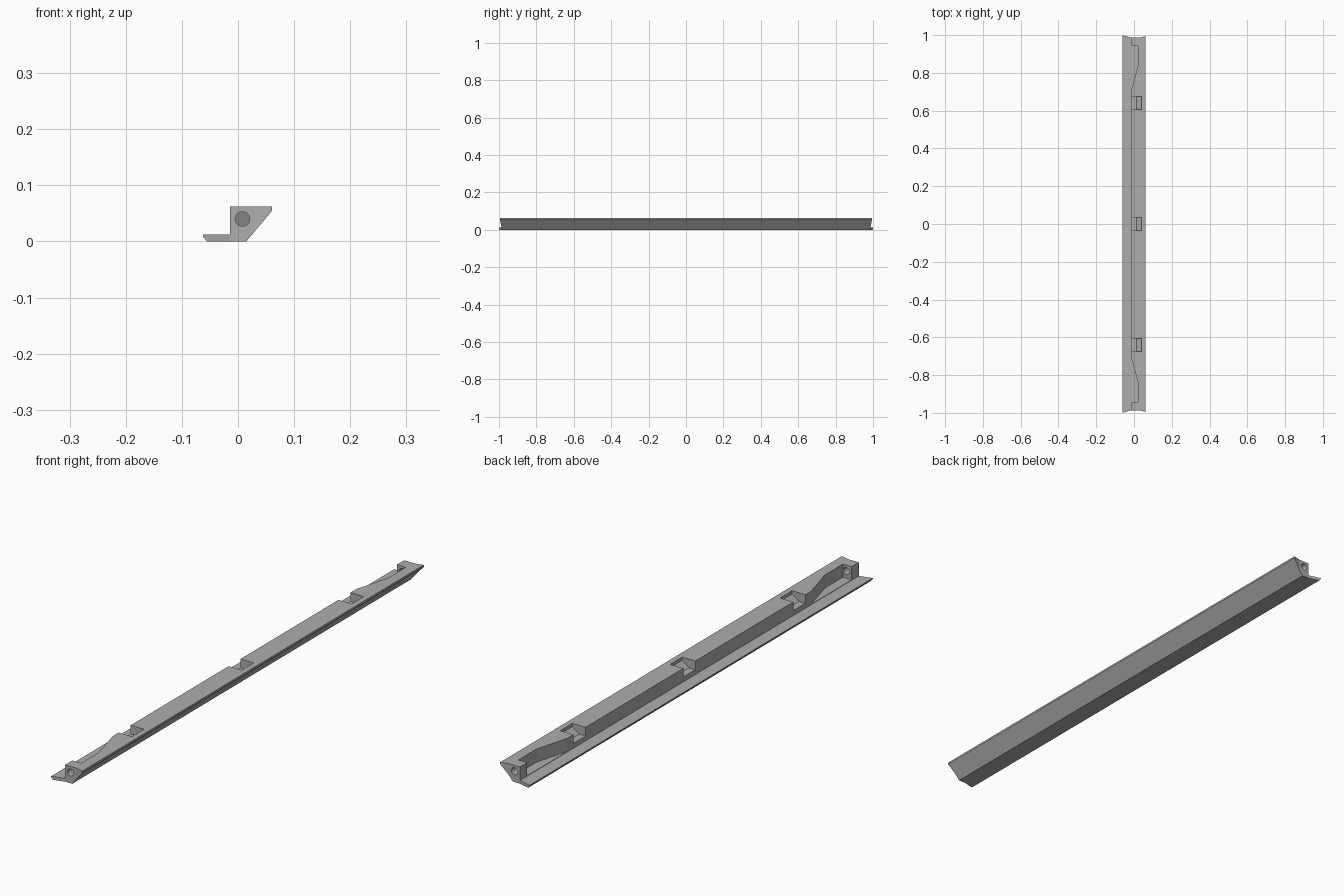
import bpy, bmesh, math
from mathutils import Vector

if "Cube" in bpy.data.objects:
    bpy.data.objects.remove(bpy.data.objects["Cube"])

grey = bpy.data.materials.new("grey")
grey.use_nodes = True
colour = (0.42, 0.42, 0.42, 1)
grey.diffuse_color = colour
grey.node_tree.nodes["Principled BSDF"].inputs["Base Color"].default_value = colour


def prism(name, outline, axis, low, high):
    """Extrude a flat outline along y (outline in x, z) or z (outline in x, y)."""
    bm = bmesh.new()
    place = (lambda a, b: (a, low, b)) if axis == "y" else (lambda a, b: (a, b, low))
    step = (0, high - low, 0) if axis == "y" else (0, 0, high - low)
    face = bm.faces.new([bm.verts.new(place(a, b)) for a, b in outline])
    result = bmesh.ops.extrude_face_region(bm, geom=[face])
    moved = [v for v in result["geom"] if isinstance(v, bmesh.types.BMVert)]
    bmesh.ops.translate(bm, verts=moved, vec=Vector(step))
    bmesh.ops.recalc_face_normals(bm, faces=bm.faces)
    mesh = bpy.data.meshes.new(name)
    bm.to_mesh(mesh)
    bm.free()
    mesh.materials.append(grey)
    obj = bpy.data.objects.new(name, mesh)
    bpy.context.collection.objects.link(obj)
    return obj


# Long rail: thin flange, upright wall and sloping underside
rail = prism("rail", [(-0.062, 0.012), (-0.062, 0.008), (-0.055, 0), (0.015, 0),
                      (0.061, 0.055), (0.061, 0.062), (-0.014, 0.062),
                      (-0.014, 0.012)], "y", -1, 1)
cutters = []

for side in (-1, 1):
    # Hollowed end faces
    end = [(-0.063, 1), (-0.015, 0.987), (0.03, 0.987), (0.062, 0.995),
           (0.08, 1.05), (-0.08, 1.05)]
    cutters.append(prism("end_cutter", [(x, y * side) for x, y in end], "z", -0.05, 0.1))
    # Tapered scoop in the wall near each end
    scoop = [(-0.02, 0.945), (0.022, 0.945), (0.022, 0.84), (-0.014, 0.71), (-0.02, 0.71)]
    cutters.append(prism("scoop_cutter", [(x, y * side) for x, y in scoop], "z", 0.0135, 0.1))
    # Screw hole from the end face into the scoop
    ring = [(0.008 + 0.013 * math.cos(math.tau * i / 24),
             0.04 + 0.013 * math.sin(math.tau * i / 24)) for i in range(24)]
    cutters.append(prism("hole_cutter", ring, "y", side * 0.93, side * 1.05))

# Pockets along the wall, each with a flat floor and a sloping back
pocket = [(-0.03, 0.03), (0.012, 0.03), (0.04, 0.05), (0.04, 0.09), (-0.03, 0.09)]
for y in (-0.64, 0, 0.64):
    cutters.append(prism("pocket_cutter", pocket, "y", y - 0.035, y + 0.035))

for cutter in cutters:
    cutter.hide_render = True
    cutter.hide_viewport = True
    cut = rail.modifiers.new(cutter.name, "BOOLEAN")
    cut.operation = "DIFFERENCE"
    cut.solver = "EXACT"
    cut.object = cutter
